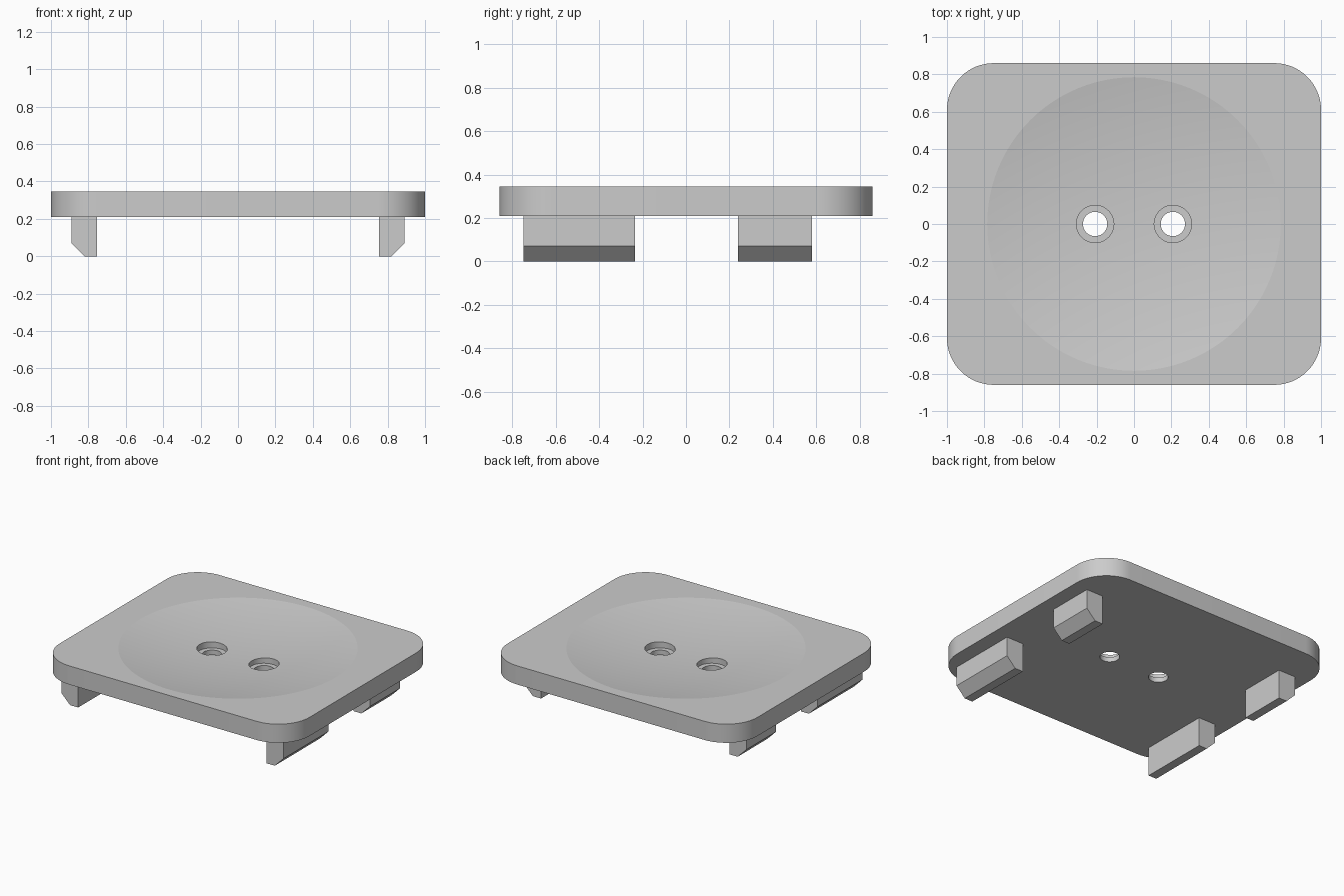
import bpy, bmesh, math
from mathutils import Vector

cube = bpy.data.objects.get("Cube")
if cube:
    bpy.data.objects.remove(cube, do_unlink=True)

grey = bpy.data.materials.new("plain grey")
grey.use_nodes = True
colour = (0.6, 0.6, 0.6, 1)
grey.diffuse_color = colour
for node in grey.node_tree.nodes:
    if node.type == "BSDF_PRINCIPLED":
        node.inputs["Base Color"].default_value = colour

BOTTOM, TOP = 0.21, 0.345
HALF_X, HALF_Y, CORNER = 1.0, 0.86, 0.25
DISH_RADIUS, DISH_DEPTH = 0.785, 0.065


def finish(name, bm):
    bmesh.ops.recalc_face_normals(bm, faces=bm.faces)
    mesh = bpy.data.meshes.new(name)
    bm.to_mesh(mesh)
    bm.free()
    mesh.materials.append(grey)
    obj = bpy.data.objects.new(name, mesh)
    bpy.context.collection.objects.link(obj)
    return obj


def extrude(name, points, offset):
    """Closed outline pushed along an offset."""
    bm = bmesh.new()
    face = bm.faces.new([bm.verts.new(p) for p in points])
    moved = bmesh.ops.extrude_face_region(bm, geom=[face], use_keep_orig=True)["geom"]
    verts = [g for g in moved if isinstance(g, bmesh.types.BMVert)]
    bmesh.ops.translate(bm, verts=verts, vec=offset)
    return finish(name, bm)


def lathe(name, profile, x=0.0, steps=96):
    """Profile of (radius, height) turned about a vertical axis."""
    bm = bmesh.new()
    verts = [bm.verts.new((r, 0, z)) for r, z in profile]
    edges = [bm.edges.new(pair) for pair in zip(verts, verts[1:])]
    bmesh.ops.spin(bm, geom=verts + edges, cent=(0, 0, 0), axis=(0, 0, 1),
                   angle=math.tau, steps=steps)
    bmesh.ops.remove_doubles(bm, verts=bm.verts, dist=1e-5)
    bmesh.ops.translate(bm, verts=bm.verts, vec=(x, 0, 0))
    return finish(name, bm)


def cut(target, cutter):
    mod = target.modifiers.new("cut", "BOOLEAN")
    mod.operation = "DIFFERENCE"
    mod.solver = "EXACT"
    mod.object = cutter
    bpy.context.view_layer.objects.active = target
    bpy.ops.object.modifier_apply(modifier=mod.name)
    bpy.data.objects.remove(cutter, do_unlink=True)


# Rounded plate
outline = []
for quarter, (sx, sy) in enumerate([(1, 1), (-1, 1), (-1, -1), (1, -1)]):
    for i in range(17):
        a = (quarter + i / 16) * math.pi / 2
        outline.append((sx * (HALF_X - CORNER) + CORNER * math.cos(a),
                        sy * (HALF_Y - CORNER) + CORNER * math.sin(a), BOTTOM))
plate = extrude("plate", outline, Vector((0, 0, TOP - BOTTOM)))

# Shallow spherical dish
ball = (DISH_RADIUS ** 2 + DISH_DEPTH ** 2) / (2 * DISH_DEPTH)
rim = DISH_RADIUS + 0.06
arc = []
for i in range(25):
    r = rim * i / 24
    arc.append((r, TOP - DISH_DEPTH + ball - math.sqrt(ball ** 2 - r ** 2)))
cut(plate, lathe("dish_cutter", arc + [(rim, 0.5), (0, 0.5)]))

# Two stepped screw holes
for x in (-0.208, 0.208):
    step = [(0, 0.1), (0.065, 0.1), (0.065, 0.245), (0.1, 0.245), (0.1, 0.5), (0, 0.5)]
    cut(plate, lathe("hole_cutter", step, x, 64))

bpy.ops.object.select_all(action="DESELECT")
plate.select_set(True)
bpy.context.view_layer.objects.active = plate
bpy.ops.object.shade_smooth_by_angle(angle=math.radians(7))

# Chamfered feet: long pair in front, short pair behind
foot = [(0.755, 0), (0.82, 0), (0.89, 0.07), (0.89, BOTTOM), (0.755, BOTTOM)]
for side, sx in (("left", 1), ("right", -1)):
    for end, y0, y1 in (("front", -0.75, -0.235), ("back", 0.24, 0.58)):
        extrude(f"{end}_{side}_foot", [(sx * x, y0, z) for x, z in foot],
                Vector((0, y1 - y0, 0)))
